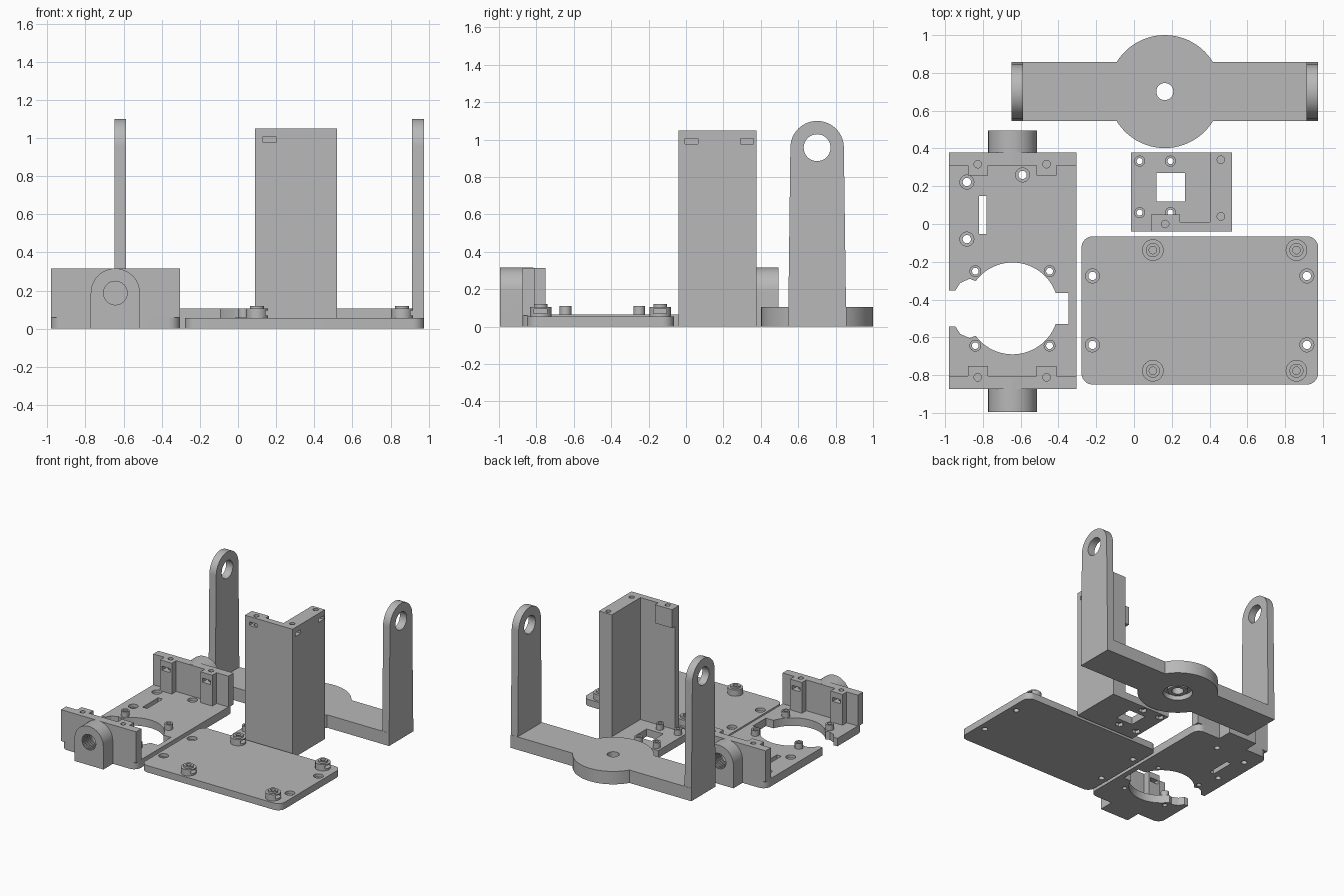
import bpy, bmesh, math
from mathutils import Matrix, Vector

if "Cube" in bpy.data.objects:
    bpy.data.objects.remove(bpy.data.objects["Cube"])

grey = bpy.data.materials.new("light_grey")
grey.use_nodes = True
grey.diffuse_color = (0.48, 0.48, 0.48, 1)
grey.node_tree.nodes["Principled BSDF"].inputs["Base Color"].default_value = grey.diffuse_color

# Axis frames: a profile (u, v) is extruded along w
FRAMES = {
    "z": lambda u, v, w: (u, v, w),
    "x": lambda u, v, w: (w, u, v),
    "y": lambda u, v, w: (u, w, v),
}


def prism(name, outline, lo, hi, axis="z"):
    """Extrude a closed outline between two heights along an axis."""
    bm = bmesh.new()
    place = FRAMES[axis]
    face = bm.faces.new([bm.verts.new(place(u, v, lo)) for u, v in outline])
    ext = bmesh.ops.extrude_face_region(bm, geom=[face])
    shift = Vector(place(0, 0, hi - lo))
    bmesh.ops.translate(bm, vec=shift, verts=[g for g in ext["geom"] if isinstance(g, bmesh.types.BMVert)])
    bmesh.ops.recalc_face_normals(bm, faces=bm.faces)
    mesh = bpy.data.meshes.new(name)
    bm.to_mesh(mesh)
    bm.free()
    mesh.materials.append(grey)
    obj = bpy.data.objects.new(name, mesh)
    bpy.context.scene.collection.objects.link(obj)
    return obj


def rect(u0, u1, v0, v1):
    return [(u0, v0), (u1, v0), (u1, v1), (u0, v1)]


def arc(u, v, r, a0, a1, n):
    angles = [math.radians(a0 + (a1 - a0) * i / n) for i in range(n + 1)]
    return [(u + r * math.cos(a), v + r * math.sin(a)) for a in angles]


def circle(u, v, r, n=32):
    return arc(u, v, r, 0, 360, n)[:-1]


def rounded(u0, u1, v0, v1, r):
    corners = [(u1 - r, v1 - r), (u0 + r, v1 - r), (u0 + r, v0 + r), (u1 - r, v0 + r)]
    return [p for i, (u, v) in enumerate(corners) for p in arc(u, v, r, 90 * i, 90 * i + 90, 8)]


def combine(obj, operation, outline, lo, hi, axis="z"):
    tool = prism("tool", outline, lo, hi, axis)
    mod = obj.modifiers.new("combine", "BOOLEAN")
    mod.operation, mod.solver, mod.object = operation, "EXACT", tool
    bpy.context.view_layer.objects.active = obj
    bpy.ops.object.modifier_apply(modifier=mod.name)
    bpy.data.objects.remove(tool)


def add(obj, *shape):
    combine(obj, "UNION", *shape)


def cut(obj, *shape):
    combine(obj, "DIFFERENCE", *shape)


def screw_hole(obj, x, y, top):
    """Through hole with a wider recess for the screw head."""
    cut(obj, circle(x, y, 0.022), -0.1, 0.2)
    cut(obj, circle(x, y, 0.037), top - 0.025, 0.2)


parts = []

# Fork: flat beam with a pivot disc and two upright arms
PX, PY = 0.163, 0.701
fork = prism("swivel_fork", rect(-0.648, 0.975, 0.546, 0.857), 0, 0.105)
add(fork, circle(PX, PY, 0.299, 72), 0, 0.105)
arm = [(0.546, 0), (0.857, 0)] + arc(PY, 0.957, 0.143, 0, 180, 32)
for x0, x1 in ((-0.648, -0.587), (0.913, 0.975)):
    add(fork, arm, x0, x1, "x")
    cut(fork, circle(PY, 0.957, 0.072), x0 - 0.1, x1 + 0.1, "x")
cut(fork, circle(PX, PY, 0.045), -0.1, 0.2)
cut(fork, circle(PX, PY, 0.11), -0.1, 0.04)
add(fork, [*circle(PX, PY, 0.075)], 0.015, 0.06)
cut(fork, circle(PX, PY, 0.045), -0.1, 0.2)
parts.append(fork)

# Cover plate with four screw holes and four nut posts
cover = prism("cover_plate", rounded(-0.278, 0.975, -0.85, -0.065, 0.06), 0, 0.055)
for x in (-0.22, 0.915):
    for y in (-0.275, -0.64):
        screw_hole(cover, x, y, 0.055)
for x in (0.10, 0.86):
    for y in (-0.138, -0.777):
        add(cover, circle(x, y, 0.057), 0.03, 0.105)
        add(cover, circle(x, y, 0.037), 0.09, 0.12)
        cut(cover, circle(x, y, 0.02), 0.06, 0.2)
        cut(cover, rect(x - 0.035, x + 0.1, y - 0.035, y + 0.035), 0.07, 0.095)
parts.append(cover)

# Tower: base plate, thin front wall, thick side wall and a screw tab
tower = prism("tower_bracket", rect(-0.017, 0.518, -0.04, 0.378), 0, 0.06)
add(tower, rect(0.09, 0.518, -0.04, 0.01), 0, 1.05)
add(tower, rect(0.402, 0.518, -0.04, 0.378), 0, 1.05)
add(tower, rect(0.09, 0.243, -0.04, 0.05), 0.9, 1.05)
cut(tower, rect(0.12, 0.27, 0.12, 0.27), -0.1, 0.2)
for x in (0.03, 0.193):
    for y in (0.06, 0.333):
        add(tower, circle(x, y, 0.029), 0.03, 0.105)
        cut(tower, circle(x, y, 0.016), -0.1, 0.2)
        cut(tower, circle(x, y, 0.032, 6), -0.1, 0.025)
for x, y in ((0.46, 0.34), (0.46, 0.04), (0.165, 0)):
    cut(tower, circle(x, y, 0.02), 0.93, 1.2)
for y0, y1 in ((-0.005, 0.065), (0.292, 0.362)):
    cut(tower, rect(y0, y1, 0.977, 1.007), 0.43, 0.6, "x")
cut(tower, rect(0.13, 0.2, 0.977, 1.007), -0.2, 0.03, "y")
parts.append(tower)

# Housing: floor plate with rounded corners
MX, MY = -0.643, -0.447
housing = prism("lens_housing", rounded(-0.98, -0.304, -0.873, 0.378, 0.06), 0, 0.065)

# End walls, screw pads and threaded bosses, mirrored front to back
HUB = 0.187
boss = [(MX - 0.13, 0)] + [(MX + 0.13, 0)] + arc(MX, HUB, 0.129, 0, 180, 32)
for s, face, tip in ((-1, -0.873, -0.995), (1, 0.378, 0.495)):
    inner, pad = face - s * 0.067, face - s * 0.122

    def span(a, b):
        return min(a, b), max(a, b)

    add(housing, rect(-0.98, -0.304, *span(inner, face)), 0.06, 0.315)
    add(housing, boss, *span(inner + s * 0.01, tip), "y")
    for x in (-0.827, -0.463):
        add(housing, rect(x - 0.053, x + 0.053, *span(pad, face - s * 0.02)), 0.03, 0.315)
        cut(housing, circle(x, face - s * 0.061, 0.02), 0.17, 0.4)
        cut(housing, rect(x - 0.035, x + 0.035, *span(pad - s * 0.1, face - s * 0.03)), 0.235, 0.268)
    cut(housing, circle(MX, HUB, 0.062), *span(face - s * 0.02, tip + s * 0.1), "y")
    for i in range(5):
        y = tip - s * (0.004 + 0.025 * i)
        cut(housing, circle(MX, HUB, 0.075), *span(y, y - s * 0.012), "y")

# Round opening with side notches
cut(housing, circle(MX, MY, 0.243, 72), -0.1, 0.2)
cut(housing, rect(-0.5, -0.347, MY - 0.083, MY + 0.083), -0.1, 0.2)
side = [(-1.1, 0.092), (-0.945, 0.096), (-0.92, 0.135), (-0.87, 0.157),
        (-0.84, 0.145), (-0.815, 0.165), (-0.76, 0.15)]
notch = [(x, MY + d) for x, d in side] + [(x, MY - d) for x, d in reversed(side)]
cut(housing, notch, -0.1, 0.2)

# Cable slot, screw holes and posts in the floor
cut(housing, rect(-0.82, -0.78, -0.053, 0.147), -0.1, 0.2)
for x, y in ((-0.885, 0.222), (-0.59, 0.26), (-0.885, -0.08)):
    screw_hole(housing, x, y, 0.065)
for x in (-0.84, -0.447):
    for y in (MY - 0.197, MY + 0.197):
        add(housing, circle(x, y, 0.031), 0, 0.11)
        cut(housing, circle(x, y, 0.018), -0.1, 0.2)
parts.append(housing)

# Smooth the round surfaces, keep the edges sharp
bpy.ops.object.select_all(action="DESELECT")
for obj in parts:
    obj.select_set(True)
bpy.context.view_layer.objects.active = parts[0]
bpy.ops.object.shade_smooth_by_angle(angle=math.radians(30))
